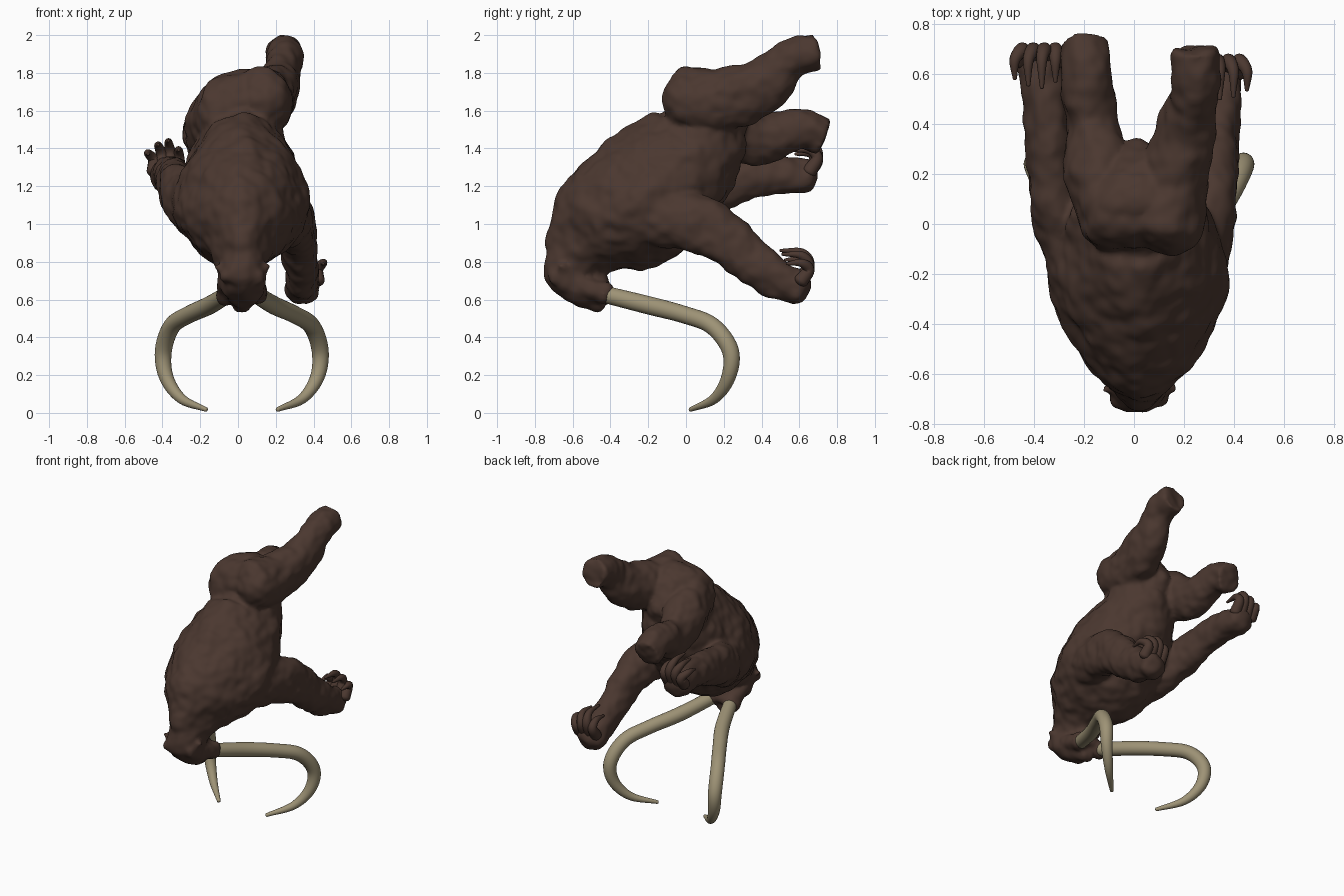
import bpy, bmesh, math
from mathutils import Vector, noise

cube = bpy.data.objects.get("Cube")
if cube:
    bpy.data.objects.remove(cube, do_unlink=True)


def material(name, rgb):
    m = bpy.data.materials.new(name)
    m.use_nodes = True
    m.diffuse_color = (*rgb, 1)
    bsdf = m.node_tree.nodes["Principled BSDF"]
    bsdf.inputs["Base Color"].default_value = (*rgb, 1)
    bsdf.inputs["Roughness"].default_value = .8
    return m


HIDE = material("dark brown hide", (.07, .039, .029))
IVORY = material("dull ivory", (.34, .29, .18))


def spline(keys, steps):
    """Catmull-Rom through keys of any dimension."""
    ks = [Vector(k) for k in keys]
    ks = [ks[0] * 2 - ks[1]] + ks + [ks[-1] * 2 - ks[-2]]
    out = []
    for a, b, c, d in zip(ks, ks[1:], ks[2:], ks[3:]):
        for i in range(steps):
            t = i / steps
            out.append((2 * b + (c - a) * t + (2 * a - 5 * b + 4 * c - d) * t * t
                        + (3 * b - a - 3 * c + d) * t ** 3) / 2)
    return out + [ks[-2]]


def tube(name, path, widths, mat=HIDE, sides=24, steps=6, ridge=0, flat_end=False):
    """Loft elliptical rings along path; ridge narrows the upper side of each ring."""
    widths = [w if isinstance(w, tuple) else (w, w) for w in widths]
    pts = spline(path, steps)
    rad = spline(widths, steps)
    last = len(pts) - 1
    tan = [(pts[min(i + 1, last)] - pts[max(i - 1, 0)]).normalized() for i in range(last + 1)]
    rings = list(zip(pts, tan, rad))

    # rounded caps
    def cap(point, tangent, radii, sign):
        angles = [math.pi / 2 * (k + 1) / 5 for k in range(4)]
        return [(point + tangent * sign * min(radii) * .7 * math.sin(a), tangent,
                 radii * math.cos(a)) for a in angles]
    rings = cap(*rings[0], -1)[::-1] + rings
    if not flat_end:
        rings += cap(*rings[-1], 1)

    bm = bmesh.new()
    loops = []
    for point, tangent, radii in rings:
        side = (Vector((1, 0, 0)) - tangent * tangent.x).normalized()
        up = tangent.cross(side)
        loop = []
        for k in range(sides):
            angle = math.tau * k / sides
            across, along = math.cos(angle), math.sin(angle)
            narrow = 1 - ridge * max(0, -along)
            loop.append(bm.verts.new(point + side * radii[0] * across * narrow
                                     + up * radii[1] * along))
        loops.append(loop)
    for lower, upper in zip(loops, loops[1:]):
        for k in range(sides):
            n = (k + 1) % sides
            bm.faces.new((lower[k], lower[n], upper[n], upper[k]))
    bm.faces.new(loops[0][::-1])
    bm.faces.new(loops[-1])
    bmesh.ops.recalc_face_normals(bm, faces=bm.faces)
    mesh = bpy.data.meshes.new(name)
    bm.to_mesh(mesh)
    bm.free()
    mesh.materials.append(mat)
    mesh.shade_smooth()
    ob = bpy.data.objects.new(name, mesh)
    bpy.context.collection.objects.link(ob)
    return ob


flesh = []


def flesh_part(name, path, widths, **options):
    """A tube that will be fused into the single skin."""
    flesh.append(tube(name, path, widths, **options))


MIDDLE = .02


def central(*profile):
    """Place side-profile (y, z) points on the middle plane."""
    return [(MIDDLE, y, z) for y, z in profile]


def paired(side, *points):
    """Mirror points given as (distance from middle, y, z) to one side."""
    return [(MIDDLE + side * x, y, z) for x, y, z in points]


# Torso from neck to hips
flesh_part("body",
           central((-.6, .76), (-.54, .88), (-.43, 1), (-.24, 1.13), (-.07, 1.29),
                   (.06, 1.44), (.11, 1.57)),
           [(.12, .15), (.18, .22), (.29, .31), (.36, .35), (.31, .33), (.24, .27), .2],
           sides=48, ridge=.25)
flesh_part("pelvis", central((-.01, 1.67), (.08, 1.63), (.24, 1.5)),
           [(.19, .12), .2, (.1, .13)])

# Head, hanging down with a narrow snout
flesh_part("head", central((-.62, .83), (-.63, .74), (-.57, .66), (-.46, .56)),
           [.12, .12, (.11, .09), .045])
flesh_part("jaw", central((-.52, .75), (-.44, .64)), [.09, (.09, .05)])

# Legs, kicked backwards with blunt soles
thigh_to_sole = [(.15, .17), (.135, .165), (.11, .135), (.095, .11), (.09, .1)]
flesh_part("left_leg",
           [(.13, -.01, 1.66), (.17, .22, 1.66), (.22, .43, 1.75), (.245, .56, 1.87),
            (.245, .7, 1.91)], thigh_to_sole, flat_end=True)
flesh_part("right_leg",
           [(-.07, .01, 1.61), (-.14, .2, 1.53), (-.17, .4, 1.45), (-.19, .6, 1.5),
            (-.2, .73, 1.46)], thigh_to_sole, flat_end=True)

# Arms, reaching backwards from the shoulders
shoulder_to_hand = [(.13, .17), (.13, .17), (.105, .14), (.085, .11), .095]
flesh_part("left_arm",
           [(.22, -.3, 1.06), (.255, -.1, 1.04), (.31, .16, .96), (.335, .43, .74),
            (.345, .59, .66)], shoulder_to_hand)
flesh_part("right_arm",
           [(-.19, -.3, 1.08), (-.24, -.1, 1.1), (-.31, .07, 1.17), (-.35, .4, 1.25),
            (-.37, .63, 1.26)], shoulder_to_hand)

for label, side in (("left", 1), ("right", -1)):
    # Face details
    flesh_part(label + "_brow", paired(side, (0, -.7, .74), (.09, -.69, .72)), [.045, .04])
    flesh_part(label + "_cheek", paired(side, (.06, -.58, .7), (.08, -.43, .63)), [.06, .055])
    flesh_part(label + "_ear", paired(side, (.08, -.65, .75), (.14, -.66, .78)), [.04, .02])

    # Tusks sweep outwards, back and under
    tube(label + "_tusk",
         paired(side, (.07, -.44, .63), (.17, -.2, .57), (.28, -.01, .52), (.37, .14, .46),
                (.415, .235, .33), (.4, .225, .19), (.32, .15, .075), (.19, .025, .018)),
         [.045, .048, .046, .046, .045, .038, .027, .012], IVORY)

# Fingers curl up and back from each hand into claws
for label, x, y, z, side in (("left", .355, .6, .66, 1), ("right", -.38, .645, 1.24, -1)):
    for finger, reach in enumerate((.75, 1, .9, .65)):
        root = x + side * (finger - 1.5) * .044
        tip = root + side * .01 * finger
        tube(f"{label}_claw_{finger + 1}",
             [(root, y + .01, z + .04), (root, y + .05, z + .04 + .09 * reach),
              (tip, y + .01, z + .03 + .16 * reach), (tip, y - .1 * reach, z + .2 * reach)],
             [.038, .031, .022, .008], sides=12)

# Fuse the flesh into one skin
bpy.ops.object.select_all(action="DESELECT")
for ob in flesh:
    ob.select_set(True)
body = flesh[0]
bpy.context.view_layer.objects.active = body
bpy.ops.object.join()
remesh = body.modifiers.new("fuse", "REMESH")
remesh.mode = "VOXEL"
remesh.voxel_size = .014
blend = body.modifiers.new("blend", "SMOOTH")
blend.iterations = 5
for modifier in ("fuse", "blend"):
    bpy.ops.object.modifier_apply(modifier=modifier)

# Shaggy, muscular unevenness
offsets = [v.normal * .018 * (noise.noise(v.co * 7) + noise.noise(v.co * 17) / 2)
           for v in body.data.vertices]
for v, offset in zip(body.data.vertices, offsets):
    v.co += offset
body.data.shade_smooth()
